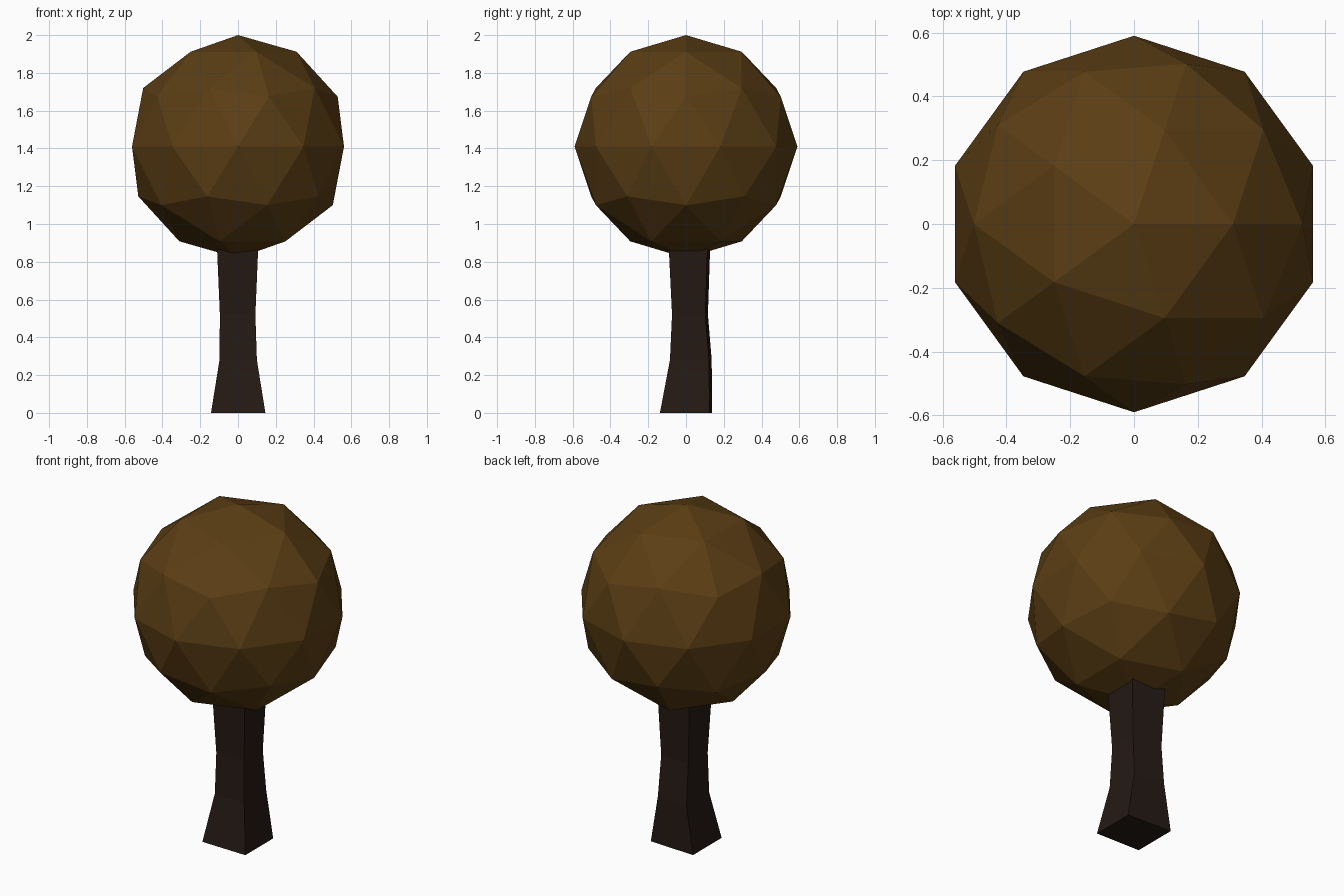
import bpy, bmesh

if "Cube" in bpy.data.objects:
    bpy.data.objects.remove(bpy.data.objects["Cube"])


def material(name, rgb):
    mat = bpy.data.materials.new(name)
    mat.diffuse_color = (*rgb, 1)
    mat.use_nodes = True
    mat.node_tree.nodes["Principled BSDF"].inputs["Base Color"].default_value = mat.diffuse_color
    return mat


def finish(name, bm, mat):
    bmesh.ops.recalc_face_normals(bm, faces=bm.faces)
    mesh = bpy.data.meshes.new(name)
    bm.to_mesh(mesh)
    bm.free()
    mesh.materials.append(mat)
    obj = bpy.data.objects.new(name, mesh)
    bpy.context.collection.objects.link(obj)
    return obj


# Crown: faceted ball
bm = bmesh.new()
bmesh.ops.create_icosphere(bm, subdivisions=2, radius=0.59)
bmesh.ops.translate(bm, verts=bm.verts, vec=(0, 0, 1.41))
finish("crown", bm, material("foliage", (0.105, 0.048, 0.007)))

# Trunk: slightly skewed four-sided loft, each row = z, left, right, front, back
sections = [
    (0.00, -0.143, 0.145, -0.138, 0.138),
    (0.28, -0.098, 0.100, -0.085, 0.136),
    (0.52, -0.096, 0.092, -0.074, 0.116),
    (0.85, -0.110, 0.106, -0.090, 0.127),
    (0.95, -0.112, 0.108, -0.092, 0.128),
]
SKEW = 0.014
bm = bmesh.new()
rings = []
for z, x0, x1, y0, y1 in sections:
    corners = [(x0, y0 + SKEW / 2), (x1, y0), (x1, y1 - SKEW), (x0, y1)]
    rings.append([bm.verts.new((x, y, z)) for x, y in corners])
for low, high in zip(rings, rings[1:]):
    for i in range(4):
        j = (i + 1) % 4
        bm.faces.new((low[i], low[j], high[j], high[i]))
bm.faces.new(rings[0])
bm.faces.new(rings[-1])
finish("trunk", bm, material("bark", (0.018, 0.010, 0.007)))
